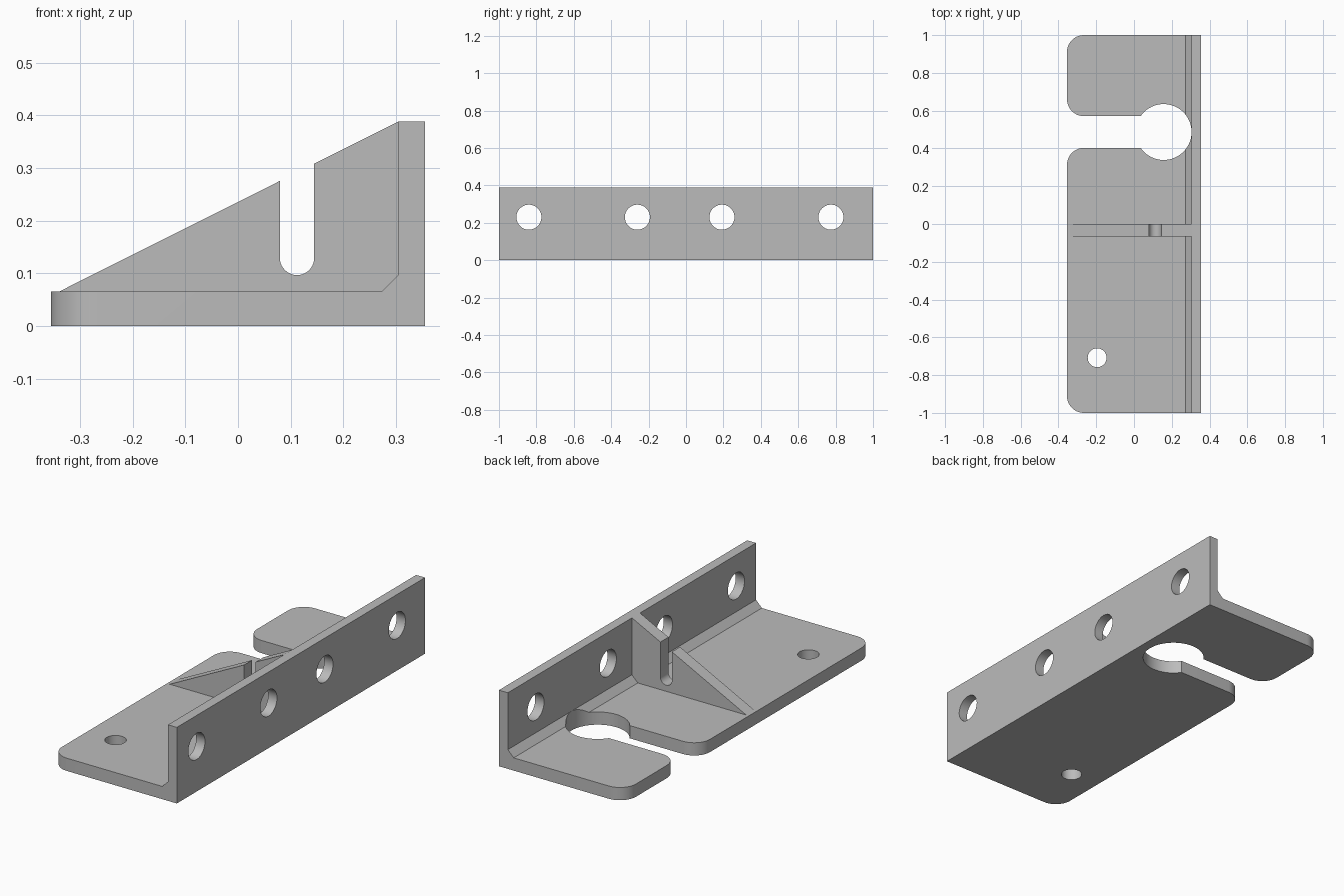
import bpy, bmesh
from math import cos, sin, pi, asin, radians
from mathutils import Vector

old = bpy.data.objects.get("Cube")
if old:
    bpy.data.objects.remove(old, do_unlink=True)

grey = bpy.data.materials.new("Plain grey")
grey.use_nodes = True
colour = (0.5, 0.5, 0.5, 1)
grey.diffuse_color = colour
grey.node_tree.nodes["Principled BSDF"].inputs["Base Color"].default_value = colour


def arc(cx, cy, r, start, end, steps=12):
    """Points along an arc, angles in radians."""
    return [(cx + r * cos(start + (end - start) * i / steps),
             cy + r * sin(start + (end - start) * i / steps)) for i in range(steps + 1)]


def prism(name, outline, axis, low, high):
    """Extrude a flat outline along one axis; the outline uses the other two, in order."""
    def place(p, d):
        return {"x": (d, p[0], p[1]), "y": (p[0], d, p[1]), "z": (p[0], p[1], d)}[axis]
    bm = bmesh.new()
    face = bm.faces.new([bm.verts.new(place(p, low)) for p in outline])
    moved = bmesh.ops.extrude_face_region(bm, geom=[face])["geom"]
    shift = Vector(place((0, 0), high - low))
    bmesh.ops.translate(bm, vec=shift, verts=[g for g in moved if isinstance(g, bmesh.types.BMVert)])
    bmesh.ops.recalc_face_normals(bm, faces=bm.faces)
    mesh = bpy.data.meshes.new(name)
    bm.to_mesh(mesh)
    bm.free()
    mesh.materials.append(grey)
    obj = bpy.data.objects.new(name, mesh)
    bpy.context.collection.objects.link(obj)
    return obj


def combine(target, tool, operation):
    """Apply a boolean and discard the tool."""
    mod = target.modifiers.new("Boolean", "BOOLEAN")
    mod.operation, mod.object, mod.solver = operation, tool, "EXACT"
    bpy.context.view_layer.objects.active = target
    bpy.ops.object.modifier_apply(modifier=mod.name)
    bpy.data.objects.remove(tool, do_unlink=True)


# Shared sizes
side, end = 0.355, 1.0
plate_top, wall_top, wall_in = 0.065, 0.388, 0.305
corner = 0.09

# Angle section: base plate, upright wall and chamfer between them
bracket = prism("angle_bracket", [
    (-side, 0), (side, 0), (side, wall_top), (wall_in, wall_top),
    (wall_in, plate_top + 0.033), (wall_in - 0.033, plate_top), (-side, plate_top)],
    "y", -end, end)

# Plan outline: rounded corners and open keyhole
key_x, key_y, key_r, slot = 0.157, 0.487, 0.148, 0.084
mouth = asin(slot / key_r)
cx = -side + corner
outline = [(side + 0.1, -end), (side + 0.1, end)]
outline += arc(cx, end - corner, corner, pi / 2, pi)
outline += arc(cx, key_y + slot + corner, corner, pi, 1.5 * pi)
outline += arc(key_x, key_y, key_r, pi - mouth, mouth - pi, 48)
outline += arc(cx, key_y - slot - corner, corner, pi / 2, pi)
outline += arc(cx, -end + corner, corner, pi, 1.5 * pi)
combine(bracket, prism("plan_cutter", outline, "z", -0.1, 0.5), "INTERSECT")

# Sloped gusset with a round-bottomed notch
notch_x, notch_r, notch_z = 0.112, 0.0325, 0.129


def slope(x):
    return wall_top - (wall_in - x) / 2


left, right = notch_x - notch_r, notch_x + notch_r
profile = [(-0.34, 0.03), (0.33, 0.03), (0.33, wall_top), (wall_in, wall_top), (right, slope(right))]
profile += arc(notch_x, notch_z, notch_r, 0, -pi, 20)
profile += [(left, slope(left)), (-0.34, plate_top)]
combine(bracket, prism("gusset", profile, "y", -0.065, 0), "UNION")

# Round holes through the wall and the plate
for y in (-0.84, -0.26, 0.192, 0.775):
    combine(bracket, prism("wall_hole", arc(y, 0.23, 0.067, 0, 2 * pi, 40)[:-1], "x", 0.2, 0.5), "DIFFERENCE")
combine(bracket, prism("plate_hole", arc(-0.195, -0.708, 0.05, 0, 2 * pi, 36)[:-1], "z", -0.1, 0.2), "DIFFERENCE")

# Smooth the round walls, keep edges sharp
bpy.ops.object.select_all(action="DESELECT")
bracket.select_set(True)
bpy.context.view_layer.objects.active = bracket
bpy.ops.object.shade_smooth_by_angle(angle=radians(25))
